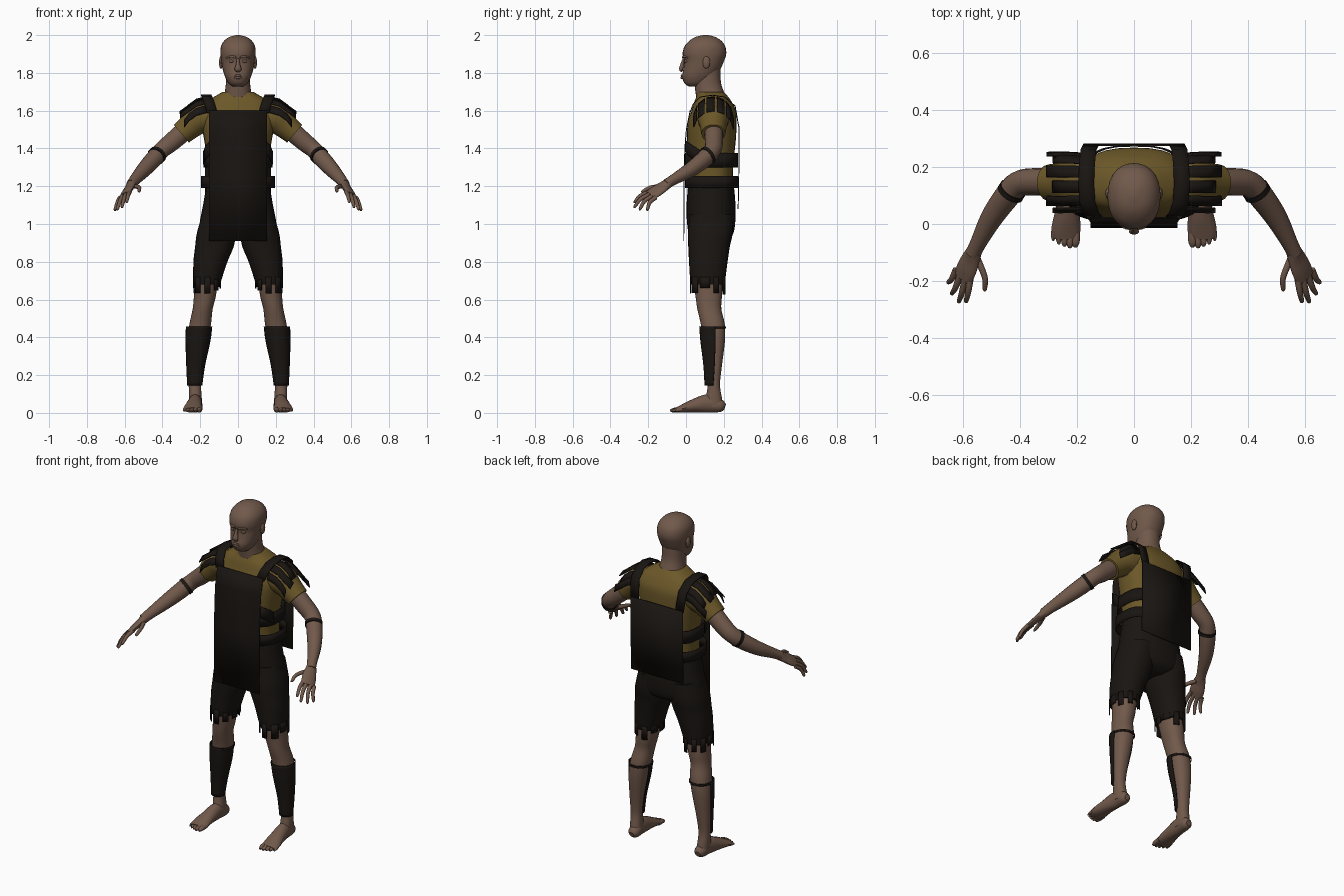
import bpy, bmesh, math, random
from mathutils import Vector as V

random.seed(4)

def material(name, rgb):
    m = bpy.data.materials.new(name)
    m.diffuse_color = (*rgb, 1)
    return m

SKIN = material("skin", (0.165, 0.1, 0.07))
SHIRT = material("olive_cloth", (0.15, 0.098, 0.022))
DARK = material("dark_leather", (0.010, 0.0075, 0.006))

def spline(rows, k=4):
    """Catmull-Rom smoothing of a list of number tuples."""
    out = []
    for i in range(len(rows) - 1):
        a, b, c, d = (rows[min(max(i + j, 0), len(rows) - 1)] for j in (-1, 0, 1, 2))
        for s in range(k):
            t = s / k
            out.append(tuple(0.5 * (2 * q + (r - p) * t + (2 * p - 5 * q + 4 * r - w) * t * t
                             + (3 * q - p - 3 * r + w) * t ** 3) for p, q, r, w in zip(a, b, c, d)))
    return out + [tuple(rows[-1])]

def surface(name, rows, mat, closed=True, caps=True, mirror=False, thick=0):
    """Mesh through rows of points."""
    bm = bmesh.new()
    vs = [[bm.verts.new(p) for p in r] for r in rows]
    n = len(vs[0])
    for a, b in zip(vs, vs[1:]):
        for i in range(n if closed else n - 1):
            j = (i + 1) % n
            bm.faces.new((a[i], a[j], b[j], b[i]))
    if closed and caps:
        bm.faces.new(vs[0][::-1])
        bm.faces.new(vs[-1])
    bmesh.ops.recalc_face_normals(bm, faces=bm.faces)
    me = bpy.data.meshes.new(name)
    bm.to_mesh(me)
    bm.free()
    ob = bpy.data.objects.new(name, me)
    bpy.context.collection.objects.link(ob)
    me.materials.append(mat)
    if thick:
        s = ob.modifiers.new("thickness", 'SOLIDIFY')
        s.thickness, s.offset = thick, 0
    if mirror:
        ob.modifiers.new("mirror", 'MIRROR').use_mirror_merge = False
    bpy.context.view_layer.objects.active = ob
    ob.select_set(True)
    bpy.ops.object.shade_smooth_by_angle(angle=math.radians(40))
    ob.select_set(False)
    return ob

def ring(z, cx, hw, yf, yb, p=2.2, n=28, span=(0, 2 * math.pi)):
    """Horizontal superellipse between front yf and back yb."""
    pts = []
    full = span[1] - span[0] > 6
    for i in range(n if full else n + 1):
        a = span[0] + (span[1] - span[0]) * i / n
        c, s = math.cos(a), math.sin(a)
        e = lambda v: math.copysign(abs(v) ** (2 / p), v)
        pts.append((cx + hw * e(c), (yf + yb) / 2 + (yb - yf) / 2 * e(s), z))
    return pts

def loft(name, rows, mat, mirror=False, p=2.2):
    return surface(name, [ring(*r, p=p) for r in spline(rows)], mat, mirror=mirror)

def tube(name, pts, mat, side=(0, 1, 0), mirror=True, n=14, k=4):
    """Tube along (x, y, z, radius along side, other radius)."""
    pts = spline(pts, k)
    rows = []
    for i, p in enumerate(pts):
        t = (V(pts[min(i + 1, len(pts) - 1)][:3]) - V(pts[max(i - 1, 0)][:3])).normalized()
        s = V(side)
        s = (s - t * s.dot(t)).normalized()
        u = t.cross(s)
        rows.append([V(p[:3]) + s * p[3] * math.cos(a) + u * p[4] * math.sin(a)
                     for a in (2 * math.pi * j / n for j in range(n))])
    return surface(name, rows, mat, mirror=mirror)

def ribbon(name, path, width, mirror=True):
    """Flat strap along a path, width given as a vector."""
    w = V(width) / 2
    return surface(name, [(V(p) - w, V(p) + w) for p in path], DARK, closed=False,
                   mirror=mirror, thick=0.005)

def ball(name, loc, r, mat):
    rows = [[(loc[0] + r[0] * math.sin(a) * math.cos(b), loc[1] + r[1] * math.sin(a) * math.sin(b),
              loc[2] + r[2] * math.cos(a)) for b in (2 * math.pi * j / 14 for j in range(14))]
            for a in (math.pi * (i + 0.1) / 8.2 for i in range(9))]
    return surface(name, rows, mat, mirror=True)

# Head, neck and face
loft("head", [(1.728, 0, .028, .015, .08), (1.745, 0, .05, -.008, .12), (1.78, 0, .069, -.02, .155),
              (1.82, 0, .081, -.014, .182), (1.86, 0, .088, -.010, .2), (1.90, 0, .093, -.018, .213),
              (1.94, 0, .09, -.008, .208), (1.97, 0, .073, .018, .187), (1.99, 0, .046, .05, .155),
              (2.0, 0, .01, .09, .12)], SKIN)
loft("neck", [(1.64, 0, .085, .06, .22), (1.70, 0, .07, .05, .2), (1.75, 0, .064, .045, .185),
              (1.82, 0, .064, .05, .182)], SKIN)
tube("nose", [(0, -.012, 1.875, .007, .006), (0, -.02, 1.845, .011, .01), (0, -.026, 1.82, .018, .011),
              (0, -.018, 1.808, .012, .006)], SKIN, (1, 0, 0), False)
for z, r in ((1.786, .006), (1.775, .007)):
    tube("lip", [(-.028, -.006, z, .002, .002), (0, -.022, z, r, r), (.028, -.006, z, .002, .002)],
         SKIN, (0, 0, 1), False)
tube("brow", [(.012, -.017, 1.882, .005, .004), (.035, -.01, 1.887, .006, .006),
              (.06, .012, 1.88, .004, .004)], SKIN, (0, 0, 1))
ball("eye", (.033, .004, 1.862), (.016, .014, .010), SKIN)
ball("ear", (.090, .108, 1.855), (.011, .02, .033), SKIN)

# Shirt
loft("shirt_body", [(1.15, 0, .16, .02, .25), (1.25, 0, .158, .02, .248), (1.35, 0, .164, .012, .254),
                    (1.45, 0, .18, .005, .264), (1.54, 0, .195, .01, .268), (1.60, 0, .19, .03, .264),
                    (1.65, 0, .16, .045, .24), (1.68, 0, .115, .058, .218), (1.70, 0, .08, .062, .2)],
     SHIRT, p=2.5)
tube("sleeve", [(.13, .145, 1.575, .09, .08), (.20, .145, 1.557, .085, .082),
                (.25, .145, 1.52, .072, .07), (.30, .145, 1.478, .064, .063)], SHIRT)

# Arms and arm bands
tube("arm", [(.20, .145, 1.56, .05, .05), (.28, .147, 1.495, .05, .052), (.35, .148, 1.435, .048, .05),
             (.405, .14, 1.39, .046, .045), (.45, .092, 1.34, .045, .046), (.50, .02, 1.285, .039, .040),
             (.545, -.065, 1.235, .028, .030), (.565, -.105, 1.21, .027, .027)], SKIN)
tube("arm_band", [(.425, .122, 1.368, .05, .05), (.434, .108, 1.358, .05, .05)], DARK)

# Hands
ACROSS = (.05, .03, -.035)
tube("palm", [(.560, -.095, 1.215, .028, .026), (.573, -.125, 1.195, .037, .019),
              (.588, -.16, 1.172, .042, .017), (.602, -.19, 1.152, .038, .012)], SKIN, ACROSS)
fingers = [((.573, -.185, 1.172), (.59, -.277, 1.115)), ((.592, -.187, 1.16), (.615, -.277, 1.088)),
           ((.61, -.178, 1.148), (.64, -.248, 1.075)), ((.624, -.16, 1.14), (.653, -.208, 1.072)),
           ((.55, -.12, 1.2), (.521, -.236, 1.172))]
for a, b in fingers:
    a, b = V(a), V(b)
    m = a.lerp(b, .5) + V((0, -.008, .008))
    if b.x < .55:
        m.x -= .012
    tube("finger", [(*a, .012, .012), (*m, .0105, .0105), (*a.lerp(b, .92), .008, .008),
                    (*b, .003, .003)], SKIN, ACROSS, n=10)

# Legs and feet
loft("leg", [(.75, .16, .062, .03, .19), (.62, .175, .058, .05, .19), (.55, .187, .053, .06, .187),
             (.47, .2, .057, .078, .205), (.38, .213, .054, .088, .206), (.25, .224, .041, .107, .19),
             (.15, .228, .033, .115, .18), (.08, .226, .034, .105, .19), (.03, .224, .034, .1, .198)],
     SKIN, True)
tube("foot", [(.222, .206, .03, .016, .016), (.222, .185, .036, .033, .034), (.226, .12, .05, .036, .05),
              (.233, .04, .037, .044, .036), (.239, -.02, .022, .051, .022), (.24, -.052, .015, .045, .013)],
     SKIN, (1, 0, 0))
for i in range(5):
    x, tip, r = .203 + .0195 * i, (-.08, -.083, -.078, -.07, -.058)[i], .0145 - .0015 * i
    tube("toe", [(x, -.02, .018, r, r), (x + .002, tip + .018, .015, r, r * .9),
                 (x + .002, tip, .010, r * .5, r * .5)], SKIN, (1, 0, 0), n=10)

# Shorts with a torn hem
loft("shorts_hips", [(1.22, 0, .165, .012, .252), (1.1, 0, .185, .003, .262), (1.0, 0, .202, .006, .26),
                     (.94, 0, .18, .02, .245), (.91, 0, .12, .06, .2)], DARK)
loft("shorts_leg", [(1.05, .1, .09, .02, .25), (.95, .115, .103, .01, .247), (.88, .125, .102, .012, .232),
                    (.8, .146, .09, .016, .22), (.7, .163, .074, .022, .207), (.68, .165, .07, .026, .202)],
     DARK, True)
for i in range(9):
    a = 2 * math.pi * i / 9 + .3
    low = random.uniform(.625, .67)
    span = (a, a + random.uniform(.35, .55))
    surface("hem_strip", [ring(z, .164, .073, .022, .207, n=3, span=span) for z in (.72, low)],
            DARK, closed=False, mirror=True, thick=.004)

# Shin guards and their straps
surface("shin_guard", [ring(z, cx, hw, yf, yb, n=14, span=(math.pi, 2 * math.pi)) for z, cx, hw, yf, yb in
        spline([(.458, .206, .068, .072, .24), (.38, .212, .064, .078, .235), (.25, .224, .048, .094, .21),
                (.145, .229, .038, .1, .19)])], DARK, closed=False, mirror=True, thick=.004)
surface("shin_strap", [ring(z, .204, .063, .075, .211) for z in (.458, .446)], DARK, caps=False,
        mirror=True, thick=.004)

# Front and back panels of the tabard
ribbon("front_panel", [(0, .022, 1.6), (0, .002, 1.5), (0, -.006, 1.4), (0, -.01, 1.25), (0, -.012, .91)],
       (.305, 0, 0), False)
ribbon("back_panel", [(0, .28, 1.52), (0, .28, 1.3), (0, .276, 1.08)], (.35, 0, 0), False)
ribbon("shoulder_strap", [(.135, .02, 1.585), (.15, .038, 1.635), (.163, .075, 1.672), (.168, .14, 1.682),
                          (.165, .205, 1.672), (.16, .26, 1.625), (.15, .28, 1.51)], (.055, 0, 0))

# Layered shoulder strips fanned around the sleeve
for i, deg in enumerate((-68, -38, -8, 22, 52, 74)):
    a = math.radians(deg)
    out = V((0, math.sin(a), math.cos(a)))
    end = .285 + .022 * (i % 2)
    path = [V((x, .145, zc)) + out * r for x, zc, r in
            ((.165, 1.572, .1), (.22, 1.555, .104), (.26, 1.525, .105), (end, 1.492, .104))]
    ribbon("shoulder_strip", path, (0, .043 * math.cos(a), -.043 * math.sin(a)))

# Chest band, side straps and belt
surface("chest_band", [ring(z, 0, .18, -.003, .274, p=2.8) for z in (1.375, 1.3)], DARK, caps=False, thick=.005)
ribbon("side_strap", [(.145, .0, 1.405), (.168, .03, 1.385), (.182, .08, 1.35)], (0, 0, .07))
surface("belt", [ring(z, 0, .193, -.003, .274, p=2.8) for z in (1.253, 1.19)], DARK, caps=False, thick=.005)
